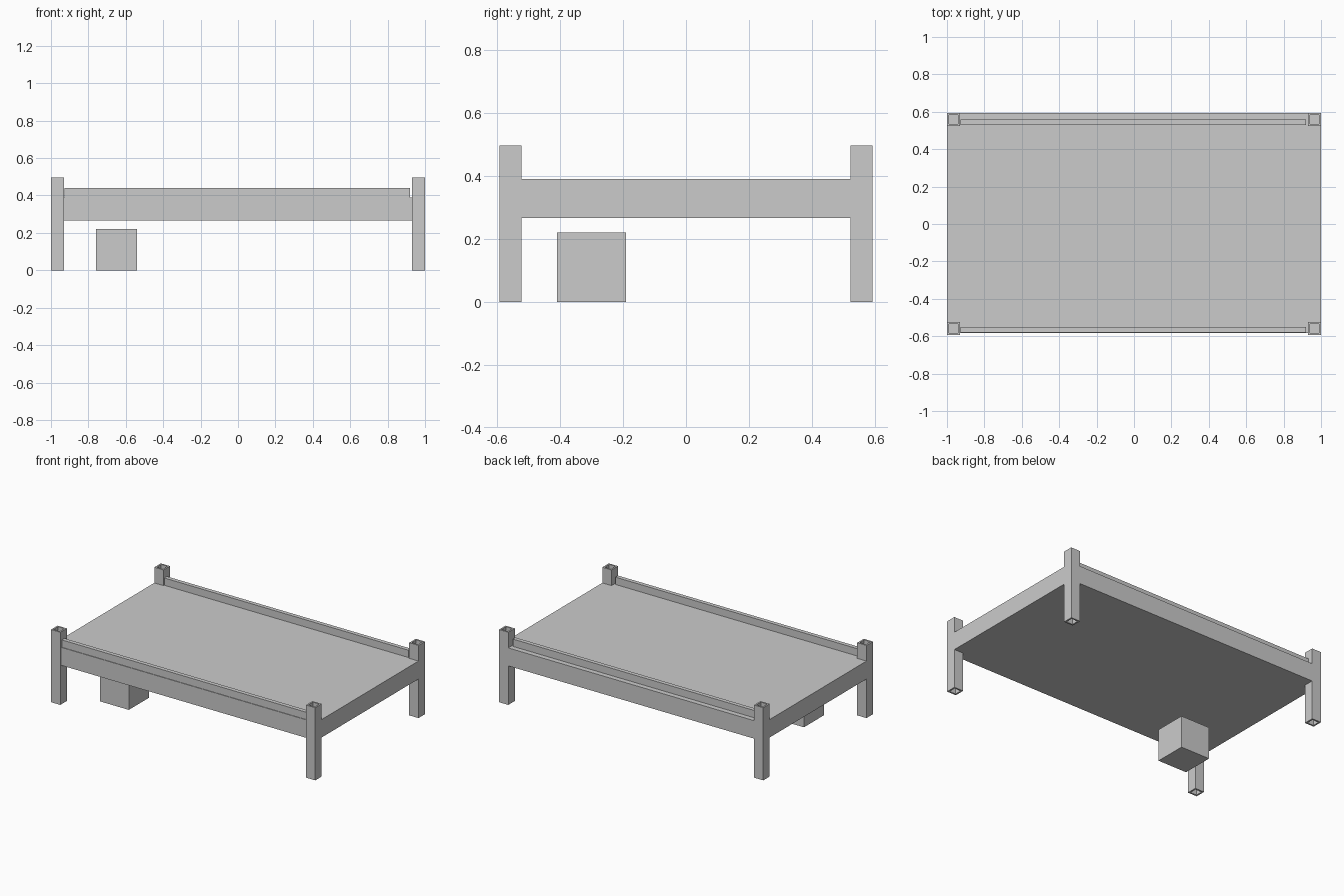
import bpy
import bmesh
from mathutils import Vector

cube = bpy.data.objects.get("Cube")
if cube:
    bpy.data.objects.remove(cube, do_unlink=True)

GREY = (0.6, 0.6, 0.6, 1.0)
mat = bpy.data.materials.new("plain grey")
mat.use_nodes = True
mat.diffuse_color = GREY
mat.node_tree.nodes["Principled BSDF"].inputs["Base Color"].default_value = GREY

HALF_X, HALF_Y = 1.0, 0.593
POST, WALL, POST_H = 0.07, 0.011, 0.497
DECK_BOTTOM, DECK_TOP, RAIL_TOP = 0.267, 0.39, 0.44


def finish(name, bm):
    bmesh.ops.recalc_face_normals(bm, faces=bm.faces)
    mesh = bpy.data.meshes.new(name)
    bm.to_mesh(mesh)
    bm.free()
    mesh.materials.append(mat)
    obj = bpy.data.objects.new(name, mesh)
    bpy.context.collection.objects.link(obj)
    return obj


def box(name, low, high):
    low, high = Vector(low), Vector(high)
    bm = bmesh.new()
    bmesh.ops.create_cube(bm, size=1)
    for v in bm.verts:
        v.co = (low + high) / 2 + v.co * (high - low)
    return finish(name, bm)


def square_tube(name, x, y):
    """Upright hollow post, open at both ends."""
    bm = bmesh.new()
    corners = [(-1, -1), (1, -1), (1, 1), (-1, 1)]

    def ring(half, z):
        return [bm.verts.new((x + i * half, y + j * half, z)) for i, j in corners]

    outer, inner = POST / 2, POST / 2 - WALL
    loops = [ring(outer, 0), ring(outer, POST_H), ring(inner, POST_H), ring(inner, 0)]
    for a, b in zip(loops, loops[1:] + loops[:1]):
        for k in range(4):
            n = (k + 1) % 4
            bm.faces.new((a[k], a[n], b[n], b[k]))
    return finish(name, bm)


# Solid deck, running through the posts
box("deck", (-HALF_X, -0.583, DECK_BOTTOM), (HALF_X, HALF_Y, DECK_TOP))

# Four hollow corner posts
for side, sx in (("right", -1), ("left", 1)):
    for end, sy in (("front", -1), ("back", 1)):
        square_tube(f"{end}_{side}_post",
                    sx * (HALF_X - POST / 2), sy * (HALF_Y - POST / 2))

# Thin rails along the long edges
for name, y in (("front_rail", -0.579), ("back_rail", 0.53)):
    box(name, (-0.928, y, DECK_TOP), (0.92, y + 0.028, RAIL_TOP))

# Loose box on the floor beneath the deck
box("floor_box", (-0.76, -0.409, 0), (-0.54, -0.19, 0.22))
